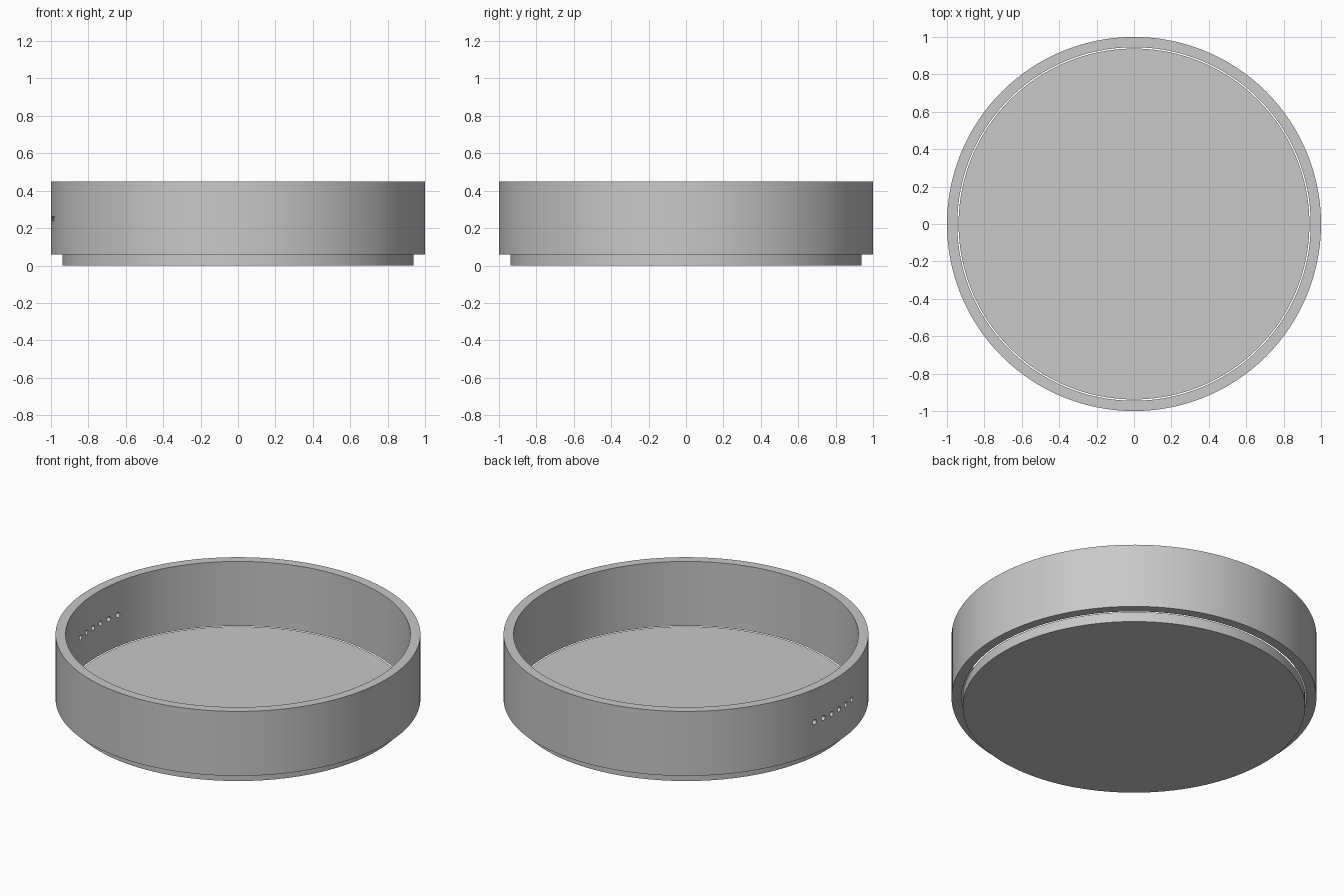
import bpy
import math

SEGMENTS = 128
OUTER_R, INNER_R = 1.0, 0.945
RING_BOTTOM, RING_TOP = 0.06, 0.45
BASE_R, BASE_TOP = 0.938, 0.06
HOLE_R, HOLE_Z, HOLE_STEP, HOLE_COUNT = 0.015, 0.25, 0.071, 6

cube = bpy.data.objects.get("Cube")
if cube:
    bpy.data.objects.remove(cube, do_unlink=True)

grey = bpy.data.materials.new("plain_grey")
grey.use_nodes = True
colour = (0.58, 0.58, 0.58, 1)
grey.diffuse_color = colour
grey.node_tree.nodes["Principled BSDF"].inputs["Base Color"].default_value = colour


def cylinder(name, radius, bottom, top, segments=SEGMENTS):
    bpy.ops.mesh.primitive_cylinder_add(
        vertices=segments, radius=radius, depth=top - bottom,
        location=(0, 0, (top + bottom) / 2))
    obj = bpy.context.object
    obj.name = name
    obj.data.materials.append(grey)
    return obj


def cut(target, cutter):
    mod = target.modifiers.new("cut", "BOOLEAN")
    mod.operation = "DIFFERENCE"
    mod.solver = "EXACT"
    mod.object = cutter
    bpy.context.view_layer.objects.active = target
    bpy.ops.object.modifier_apply(modifier=mod.name)
    bpy.data.objects.remove(cutter, do_unlink=True)


def smooth(obj):
    bpy.ops.object.select_all(action="DESELECT")
    obj.select_set(True)
    bpy.context.view_layer.objects.active = obj
    bpy.ops.object.shade_smooth_by_angle(angle=math.radians(30))


# Round wall, open at both ends
wall = cylinder("outer_wall", OUTER_R, RING_BOTTOM, RING_TOP)
cut(wall, cylinder("bore_cutter", INNER_R, RING_BOTTOM - 0.1, RING_TOP + 0.1))

# Row of small holes through the wall
for i in range(HOLE_COUNT):
    hole = cylinder("hole_cutter", HOLE_R, -0.1, 0.1, 16)
    hole.rotation_euler.y = math.pi / 2
    hole.location = (-0.96, (i - (HOLE_COUNT - 1) / 2) * HOLE_STEP, HOLE_Z)
    cut(wall, hole)
smooth(wall)

# Loose base disc, just narrower than the bore
smooth(cylinder("base_disc", BASE_R, 0, BASE_TOP))
